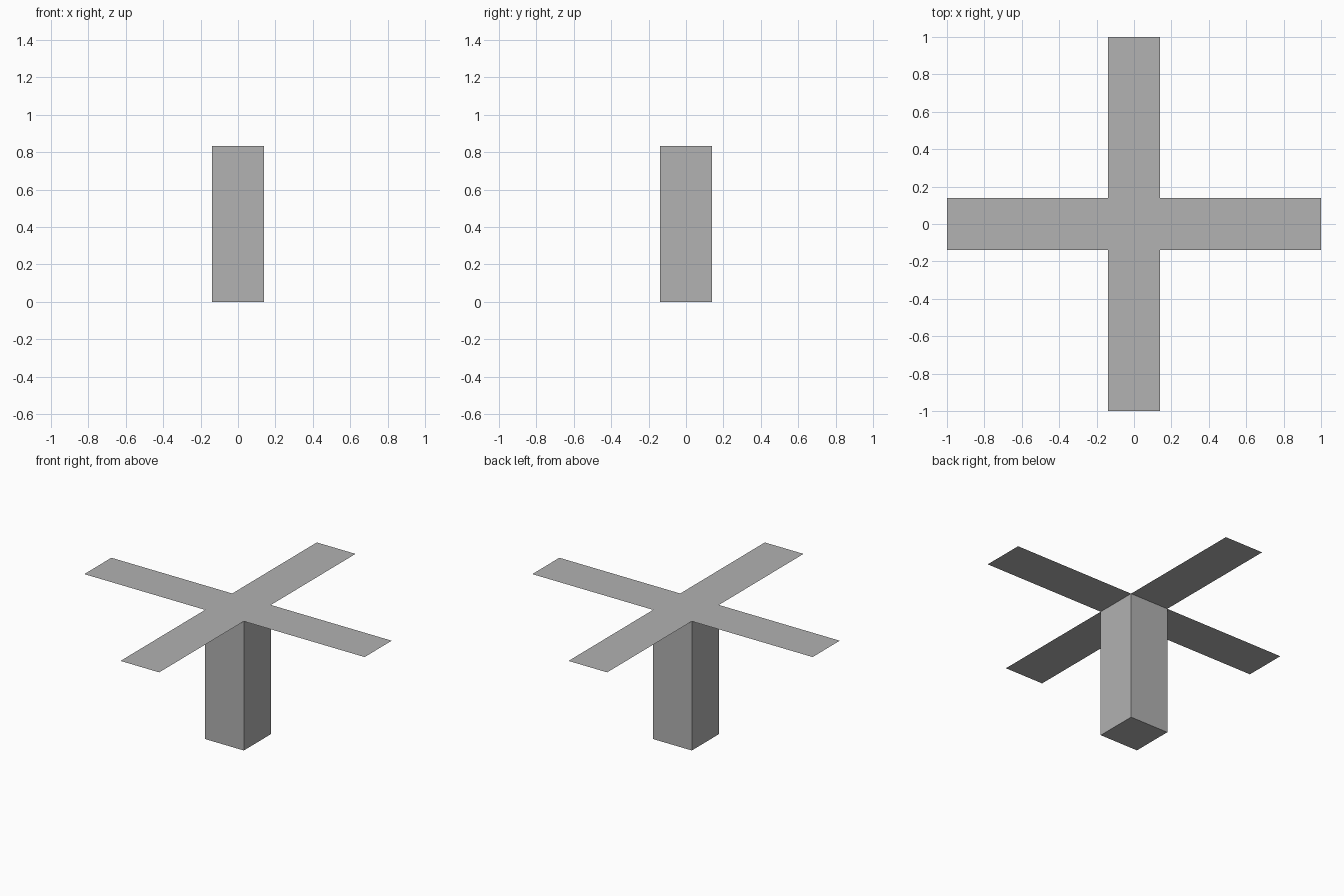
import bpy
import bmesh
from math import pi, cos, sin
from mathutils import Matrix

default = bpy.data.objects.get("Cube")
if default:
    bpy.data.objects.remove(default, do_unlink=True)

HALF = 0.138        # half width of tower and blades
HEIGHT = 0.833
REACH = 1.0
SLOT_HALF = 0.1     # slot half length
SLOT_OUT = 0.17     # outer edge of slot
CORNER = 0.008      # slot corner radius

grey = bpy.data.materials.new("plain grey")
grey.use_nodes = True
colour = (0.445, 0.445, 0.445, 1)
grey.diffuse_color = colour
grey.node_tree.nodes["Principled BSDF"].inputs["Base Color"].default_value = colour


def add_object(name, bm):
    mesh = bpy.data.meshes.new(name)
    bm.to_mesh(mesh)
    bm.free()
    mesh.materials.append(grey)
    obj = bpy.data.objects.new(name, mesh)
    bpy.context.collection.objects.link(obj)
    return obj


def corner_arc(x, y, start):
    """Quarter circle of a slot corner, run clockwise."""
    return [(x + CORNER * cos(start - i * pi / 8),
             y + CORNER * sin(start - i * pi / 8)) for i in range(5)]


# Square tower
bm = bmesh.new()
size = Matrix.Diagonal((2 * HALF, 2 * HALF, HEIGHT, 1))
bmesh.ops.create_cube(bm, size=1, matrix=Matrix.Translation((0, 0, HEIGHT / 2)) @ size)
add_object("tower", bm)

# Flat blade outline with a rounded slot beside the tower
x_in, x_out, y_end = HALF + CORNER, SLOT_OUT - CORNER, SLOT_HALF - CORNER
outline = [(HALF, -HALF), (REACH, -HALF), (REACH, HALF), (HALF, HALF)]
outline += corner_arc(x_in, y_end, pi)
outline += corner_arc(x_out, y_end, pi / 2)
outline += corner_arc(x_out, -y_end, 0)
outline += corner_arc(x_in, -y_end, -pi / 2)

# Four blades around the tower top
for i, side in enumerate(("left", "back", "right", "front")):
    bm = bmesh.new()
    bm.faces.new([bm.verts.new((x, y, HEIGHT)) for x, y in outline])
    bmesh.ops.triangulate(bm, faces=bm.faces[:])
    bm.transform(Matrix.Rotation(i * pi / 2, 4, "Z"))
    add_object(side + "_blade", bm)
